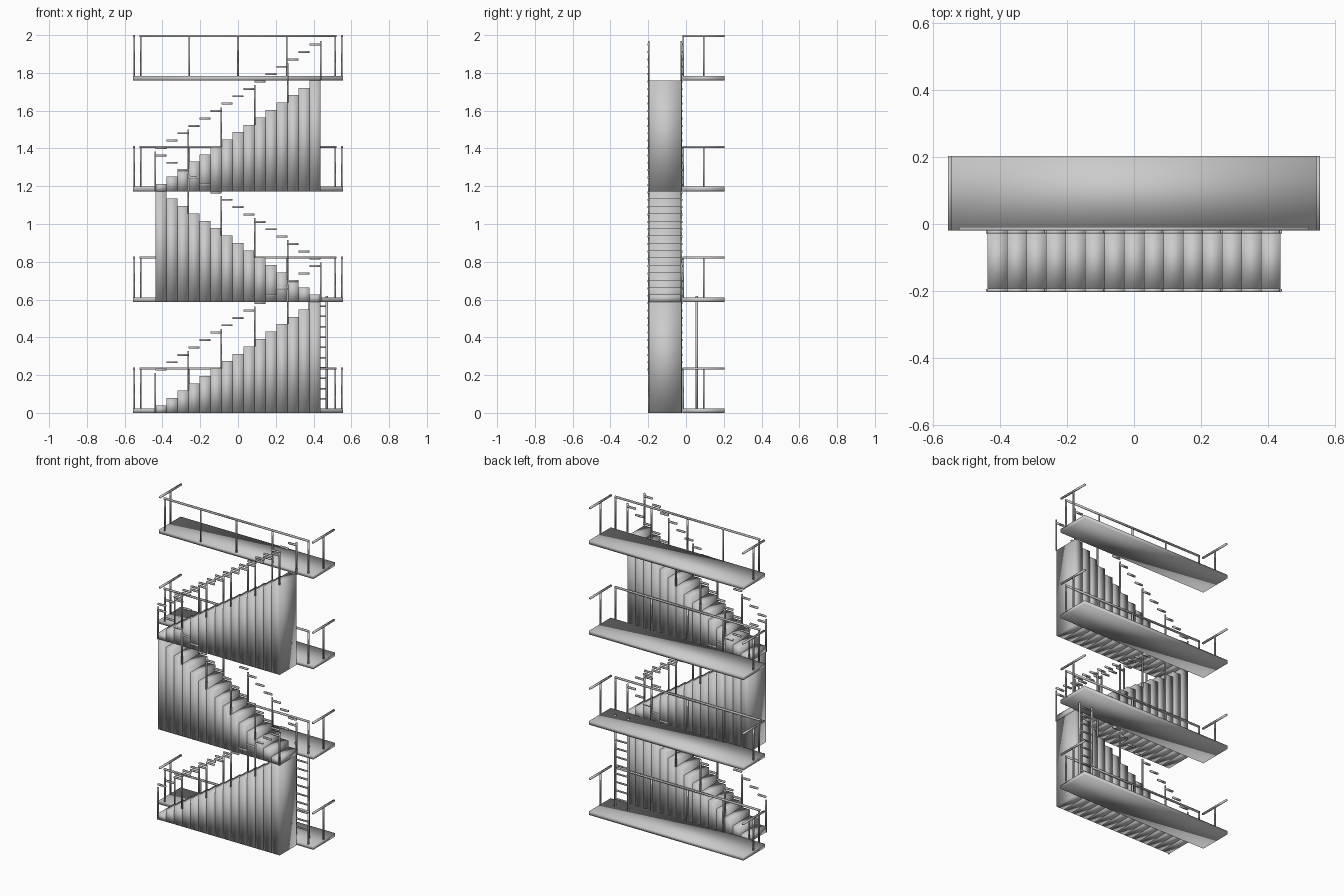
import bpy, bmesh
from mathutils import Matrix, Vector

if "Cube" in bpy.data.objects:
    bpy.data.objects.remove(bpy.data.objects["Cube"])

LEVEL = 1.76 / 3        # storey height
STEPS = 15
X0, X1 = -0.438, 0.438  # stair extent
RUN = (X1 - X0) / STEPS
RISE = LEVEL / STEPS
T = 0.010               # bar thickness


def add_box(bm, x, y, z):
    """Box from three (min, max) ranges."""
    lo = Vector((x[0], y[0], z[0]))
    hi = Vector((x[1], y[1], z[1]))
    m = Matrix.Translation((lo + hi) / 2) @ Matrix.Diagonal((*(hi - lo), 1))
    bmesh.ops.create_cube(bm, size=1, matrix=m)


def mid(c, t=T):
    return (c - t / 2, c + t / 2)


def finish(bm, name):
    me = bpy.data.meshes.new(name)
    bm.to_mesh(me)
    bm.free()
    me.shade_smooth()
    ob = bpy.data.objects.new(name, me)
    bpy.context.collection.objects.link(ob)
    return ob


def platform(i):
    z = i * LEVEL
    bm = bmesh.new()
    add_box(bm, (-0.555, 0.555), (-0.019, 0.203), (z, z + 0.024))
    finish(bm, f"platform_{i}")

    # front railing with five posts, one-post railing on each end
    top = z + 0.24
    bm = bmesh.new()
    add_box(bm, (-0.522, 0.522), mid(-0.014), (top - T, top))
    for k in range(5):
        add_box(bm, mid(-0.516 + k * 0.258, 0.008), mid(-0.014, 0.008), (z + 0.02, top - T))
    for s in (-1, 1):
        add_box(bm, mid(s * 0.550), (-0.019, 0.203), (top - T, top))
        add_box(bm, mid(s * 0.550, 0.008), mid(0.094, 0.008), (z + 0.02, top - T))
    finish(bm, f"platform_railing_{i}")


def flight(i):
    z = i * LEVEL
    s = -1 if i % 2 else 1          # alternate flights are mirrored

    def xr(a, b):
        return tuple(sorted((s * a, s * b)))

    # solid step columns
    bm = bmesh.new()
    for k in range(STEPS):
        a = X0 + k * RUN
        add_box(bm, xr(a, a + RUN), (-0.197, -0.023), (z, z + (k + 1) * RISE))
    finish(bm, f"stair_flight_{i}")

    # stepped handrails on both sides, a post every third step
    bm = bmesh.new()
    for y in (-0.198, -0.024):
        for k in range(STEPS):
            a = X0 + k * RUN
            add_box(bm, xr(a, a + RUN), mid(y), mid(z + (k + 1) * RISE + 0.190))
        for k in range(0, STEPS + 1, 3):
            a = X0 + k * RUN
            add_box(bm, xr(a - 0.004, a + 0.004), mid(y, 0.008),
                    (z + k * RISE, z + k * RISE + 0.210))
    finish(bm, f"stair_handrails_{i}")


for i in range(4):
    platform(i)
for i in range(3):
    flight(i)

# ladder between the two lowest platforms
bm = bmesh.new()
for x in (0.375, 0.470):
    add_box(bm, mid(x, 0.011), mid(0.057, 0.011), (0.02, 0.62))
for k in range(1, 11):
    add_box(bm, (0.375, 0.470), mid(0.057, 0.008), mid(0.02 + k * 0.0545, 0.008))
finish(bm, "ladder")
